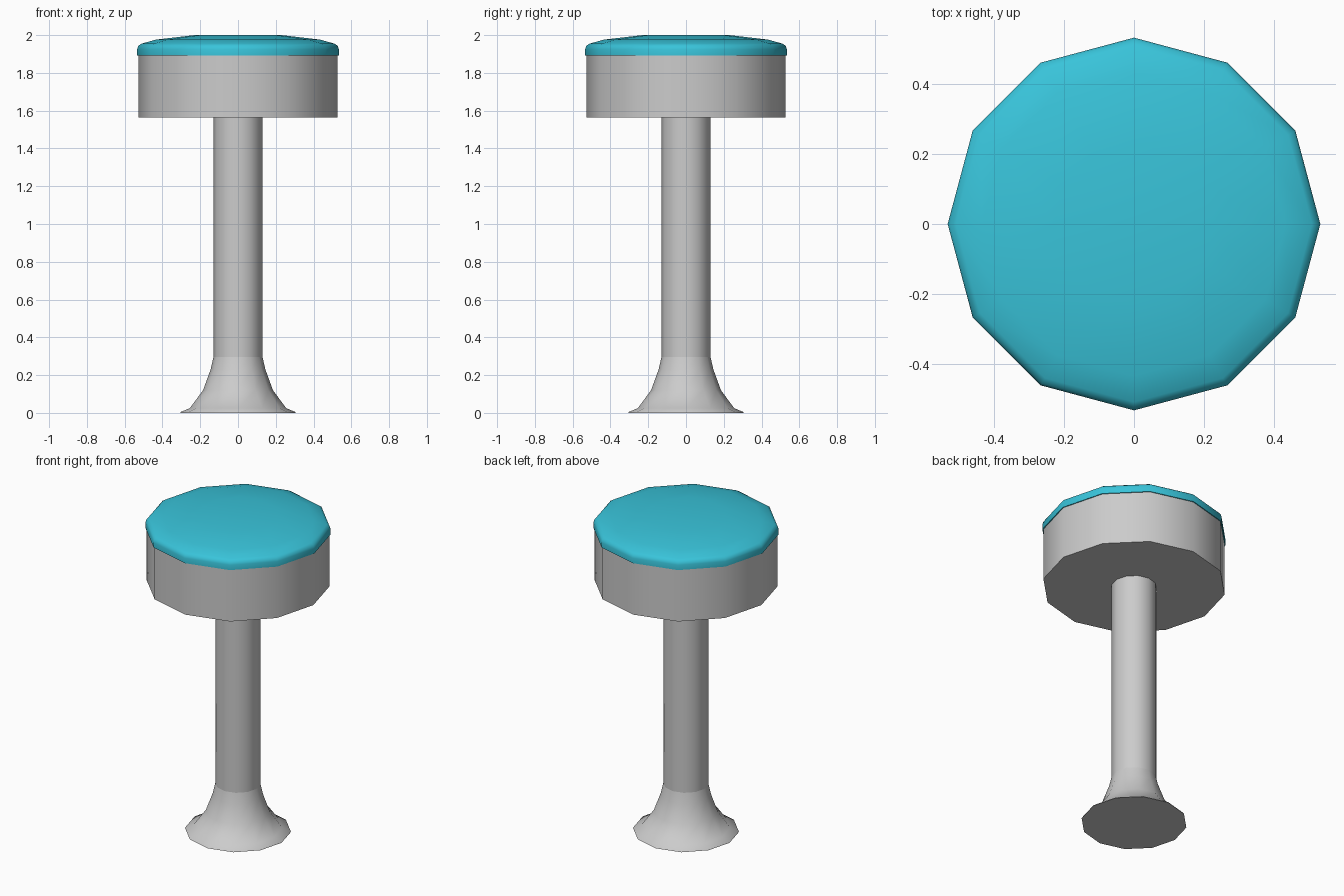
import bpy, bmesh
from math import cos, sin, tau, radians

if "Cube" in bpy.data.objects:
    bpy.data.objects.remove(bpy.data.objects["Cube"])

SIDES = 12


def lathe(name, profile, color=None, smooth_angle=40):
    """Closed 12-sided turned part from (radius, z) points, bottom to top."""
    bm = bmesh.new()
    rings = [[bm.verts.new((r * cos(tau * i / SIDES), r * sin(tau * i / SIDES), z))
              for i in range(SIDES)] for r, z in profile]
    for low, high in zip(rings, rings[1:]):
        for i in range(SIDES):
            j = (i + 1) % SIDES
            bm.faces.new((low[i], low[j], high[j], high[i]))
    bm.faces.new(rings[0][::-1])
    bm.faces.new(rings[-1])
    mesh = bpy.data.meshes.new(name)
    bm.to_mesh(mesh)
    bm.free()
    obj = bpy.data.objects.new(name, mesh)
    bpy.context.collection.objects.link(obj)
    if color:
        mat = bpy.data.materials.new(name + "_color")
        mat.diffuse_color = color
        mat.use_nodes = True
        mat.node_tree.nodes["Principled BSDF"].inputs["Base Color"].default_value = mat.diffuse_color
        mesh.materials.append(mat)
    bpy.ops.object.select_all(action='DESELECT')
    obj.select_set(True)
    bpy.context.view_layer.objects.active = obj
    bpy.ops.object.shade_smooth_by_angle(angle=radians(smooth_angle))
    return obj


# Flared foot
lathe("base", [(0.305, 0), (0.303, 0.005), (0.255, 0.025), (0.185, 0.12),
               (0.145, 0.23), (0.13, 0.295)], smooth_angle=60)

# Central column
lathe("post", [(0.13, 0.295), (0.13, 1.57)])

# Metal seat drum
lathe("seat_rim", [(0.528, 1.565), (0.528, 1.895)])

# Padded cushion with a domed top
lathe("cushion", [(0.534, 1.893), (0.534, 1.925), (0.528, 1.943), (0.51, 1.955),
                  (0.435, 1.976), (0.23, 2.0)],
      color=(0.04, 0.55, 0.70, 1), smooth_angle=60)
